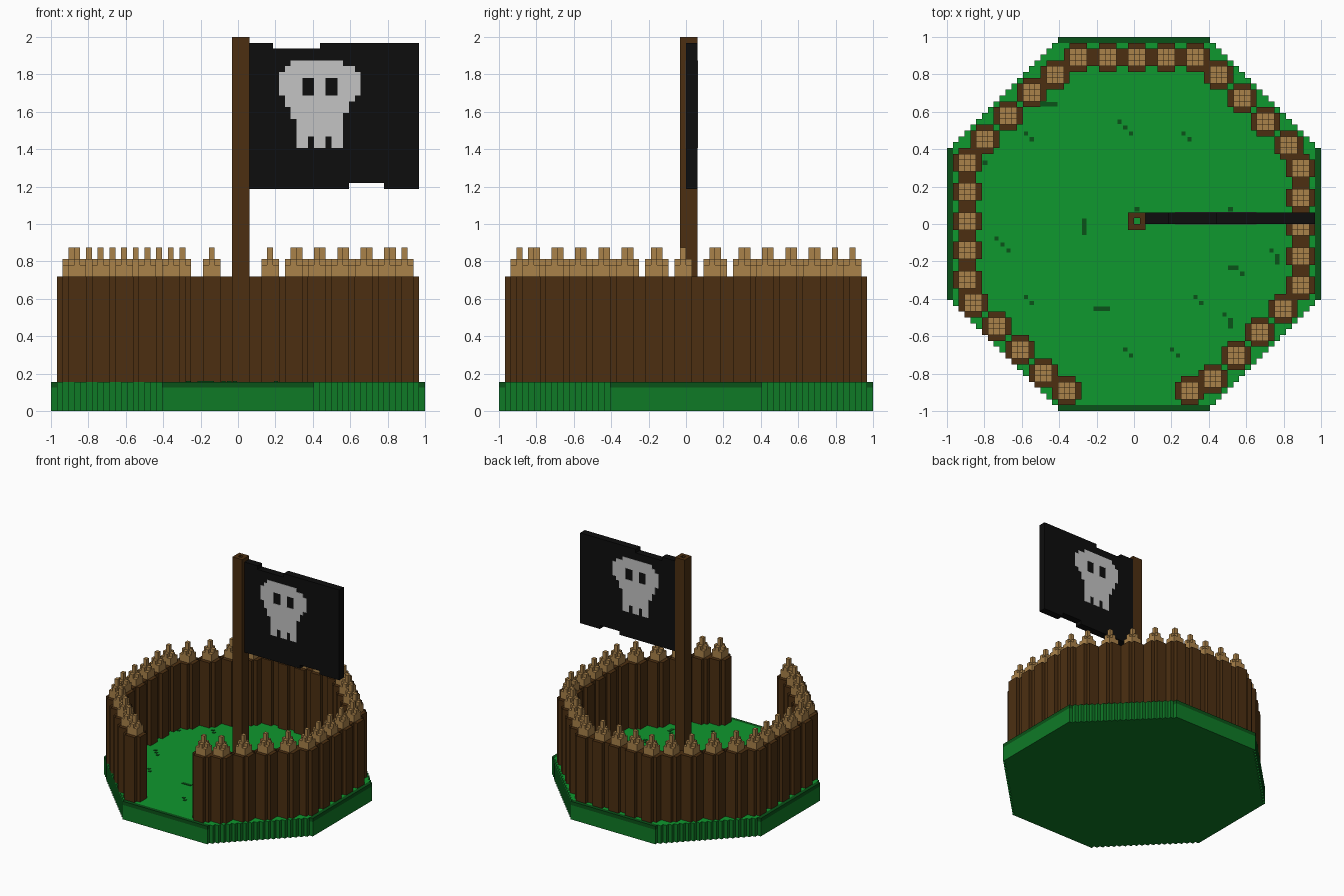
import bpy, bmesh, math
from mathutils import Matrix

cube = bpy.data.objects.get("Cube")
if cube:
    bpy.data.objects.remove(cube, do_unlink=True)

U = 1 / 32  # one block


def material(name, r, g, b):
    lin = [((c / 255 + 0.055) / 1.055) ** 2.4 if c > 10 else c / 255 / 12.92 for c in (r, g, b)]
    m = bpy.data.materials.new(name)
    m.use_nodes = True
    m.diffuse_color = (*lin, 1)
    m.node_tree.nodes["Principled BSDF"].inputs["Base Color"].default_value = (*lin, 1)
    return m


GRASS = material("grass green", 15, 152, 46)
SIDE = material("turf side green", 15, 122, 38)
DARK = material("dark green", 10, 82, 24)
BARK = material("bark brown", 76, 47, 17)
WOOD = material("cut wood tan", 170, 130, 74)
BLACK = material("flag black", 13, 13, 13)
BONE = material("bone grey", 196, 196, 196)


def box(bm, x0, x1, y0, y1, z0, z1, mat=0):
    """Box between block coordinates."""
    r = bmesh.ops.create_cube(bm, size=1)
    bmesh.ops.transform(
        bm, verts=r["verts"],
        matrix=Matrix.Translation(((x0 + x1) / 2, (y0 + y1) / 2, (z0 + z1) / 2))
        @ Matrix.Diagonal((x1 - x0, y1 - y0, z1 - z0, 1)))
    for f in {f for v in r["verts"] for f in v.link_faces}:
        f.material_index = mat


def prism(bm, pts, z0, z1, mat=0):
    """Upright prism over an anticlockwise outline."""
    low = [bm.verts.new((x, y, z0)) for x, y in pts]
    top = [bm.verts.new((x, y, z1)) for x, y in pts]
    faces = [bm.faces.new(low[::-1]), bm.faces.new(top)]
    for i in range(len(pts)):
        j = (i + 1) % len(pts)
        faces.append(bm.faces.new((low[i], low[j], top[j], top[i])))
    for f in faces:
        f.material_index = mat


def make_mesh(name, bm, *mats):
    bm.normal_update()
    bmesh.ops.scale(bm, vec=(U, U, U), verts=bm.verts)
    mesh = bpy.data.meshes.new(name)
    bm.to_mesh(mesh)
    bm.free()
    for m in mats:
        mesh.materials.append(m)
    return mesh


def add(name, mesh, loc=(0, 0, 0)):
    ob = bpy.data.objects.new(name, mesh)
    ob.location = loc
    bpy.context.collection.objects.link(ob)
    return ob


# Stepped octagon outline, clipped to a square of the given half size
def octagon(limit):
    quarter = [(32, 13)]
    for i in range(19):
        quarter += [(31 - i, 13 + i), (31 - i, 14 + i)]
    pts = []
    for k in range(4):
        for x, y in quarter:
            x, y = max(-limit, min(limit, x)), max(-limit, min(limit, y))
            for _ in range(k):
                x, y = -y, x
            if not pts or pts[-1] != (x, y):
                pts.append((x, y))
    return pts


# Ground: lower slab and grass layer, grass on upward faces
bm = bmesh.new()
prism(bm, octagon(32), 0, 4)
prism(bm, octagon(31), 4, 5)
bm.normal_update()
for f in bm.faces:
    f.material_index = 0 if f.normal.z > 0.5 else 1
add("ground", make_mesh("ground", bm, GRASS, SIDE))

# Dark edging along the four straight sides
bm = bmesh.new()
for s in (-32, 31):
    box(bm, -13, 13, s, s + 1, 4, 5)
    box(bm, s, s + 1, -13, 13, 4, 5)
add("ground_edging", make_mesh("ground_edging", bm, DARK))

# Grass tufts: diagonal chains (x, y, count) and bars (x, y, width, depth)
bm = bmesh.new()
for x, y, n in ((-3, 17, 3), (8, 15, 2), (-19, 15, 2), (-24, -3, 3), (23, -5, 1),
                (-19, -13, 2), (10, -13, 2), (15, -16, 1), (-2, -22, 2), (6, -22, 2)):
    for i in range(n):
        box(bm, x + i + .15, x + i + .85, y - i + .15, y - i + .85, 4.9, 5.1)
for x, y, w, d in ((-9, -2, 1, 3), (-7, -15, 3, 1), (-16, 20, 3, 1), (16, -8, 2, 1),
                   (18, -9, 1, 1), (16, -18, 1, 2), (24, -7, 1, 2), (16, 2, 1, 1),
                   (0, 2, 1, 1), (-26, 10, 1, 1)):
    box(bm, x + .1, x + w - .1, y + .1, y + d - .1, 4.9, 5.1)
add("grass_tufts", make_mesh("grass_tufts", bm, DARK))

# Palisade post: notched-corner log with a stepped, sharpened tip
bm = bmesh.new()
a, b = 1.5, 2.5
prism(bm, [(b, -a), (b, a), (a, a), (a, b), (-a, b), (-a, a),
           (-b, a), (-b, -a), (-a, -a), (-a, -b), (a, -b), (a, -a)], 5, 23)
box(bm, -1.5, 1.5, -1.5, 1.5, 23, 25, 1)
box(bm, -1.5, 1.5, -.5, .5, 25, 26, 1)
box(bm, -.5, .5, -1.5, 1.5, 25, 26, 1)
box(bm, -.5, .5, -.5, .5, 26, 28, 1)
post = make_mesh("palisade_post", bm, BARK, WOOD)

# Post rows: start x, start y, step x, step y, count
rows = ((-9.5, 28.5, 5, 0, 5),                                # back
        (-13.5, 25.5, -4, -3, 2), (-21.5, 18.5, -4, -4, 2),   # back right
        (-28.5, 10.5, 0, -5, 5),                              # right
        (-27.5, -13.5, 4, -4, 4), (-11.5, -28.5, 0, 0, 1),    # front right
        (14.5, 25.5, 4, -4, 4),                               # back left
        (28.5, 9.5, 0, -5, 5),                                # left
        (25.5, -14.5, -4, -4, 4), (9.5, -28.5, 0, 0, 1))      # front left
count = 0
for x, y, dx, dy, n in rows:
    for i in range(n):
        count += 1
        add(f"palisade_post_{count:02d}", post, ((x + i * dx) * U, (y + i * dy) * U, 0))

# Hollow flag pole
bm = bmesh.new()
for s in (-1, 1):
    box(bm, -1, 2, s, s + 1, 5, 64)
    box(bm, s, s + 1, 0, 1, 5, 64)
add("flag_pole", make_mesh("flag_pole", bm, BARK))

# Flag with tattered notches, outlined flat and then stood upright
bm = bmesh.new()
prism(bm, [(2, 38), (19, 38), (19, 39), (25, 39), (25, 38), (31, 38), (31, 63),
           (14, 63), (14, 62), (6, 62), (6, 63), (2, 63)], -2, 0)
bmesh.ops.rotate(bm, verts=bm.verts, matrix=Matrix.Rotation(math.pi / 2, 3, "X"))
add("flag", make_mesh("flag", bm, BLACK))

# Skull emblem on both faces: runs of (left, right, bottom, top)
bm = bmesh.new()
for x0, x1, z0, z1 in ((9, 18, 59, 60), (8, 20, 58, 59), (7, 21, 57, 58),
                       (7, 11, 54, 57), (13, 15, 54, 57), (17, 21, 54, 57),
                       (8, 20, 53, 54), (8, 19, 52, 53), (9, 19, 51, 52), (9, 18, 50, 51),
                       (10, 18, 47, 50), (10, 12, 45, 47), (13, 15, 45, 47), (16, 18, 45, 47)):
    box(bm, x0, x1, -.08, 2.08, z0, z1)
add("skull_emblem", make_mesh("skull_emblem", bm, BONE))
